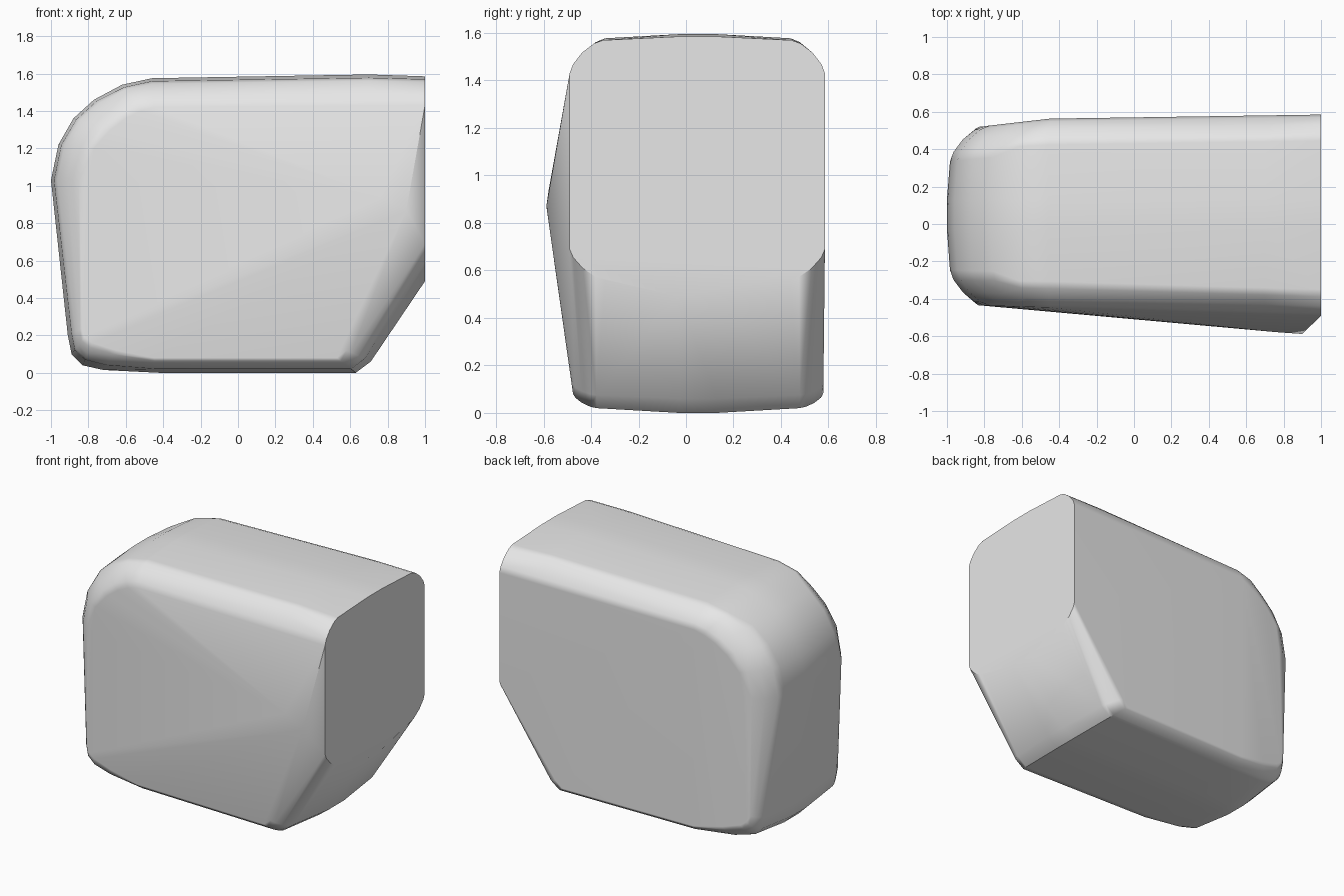
import bpy, bmesh
from math import sin, cos, radians
from mathutils import Vector

cube = bpy.data.objects.get("Cube")
if cube:
    bpy.data.objects.remove(cube, do_unlink=True)

# Plain grey material
grey = bpy.data.materials.new("light grey")
grey.use_nodes = True
colour = (0.8, 0.8, 0.8, 1)
grey.diffuse_color = colour
grey.node_tree.nodes["Principled BSDF"].inputs["Base Color"].default_value = colour


def front_y(x):
    """Front side plane, leaning outward toward the cut end."""
    return -0.46 - 0.03 * x


def back_y(x):
    """Back side plane, tapering in near the rounded end."""
    return 0.57 + 0.015 * x + 0.1 * min(0, x + 0.45)


# Stations as (outline x, z, side rim x, z), grouped by shoulder width and crown
rounded_end = [(-1, 1.03, -.8, 1.03), (-.96, 1.22, -.77, 1.2),
               (-.88, 1.36, -.68, 1.3), (-.77, 1.46, -.6, 1.36)]
roof = [(-.62, 1.54, -.52, 1.4), (-.46, 1.575, -.45, 1.42),
        (.7, 1.595, .7, 1.42), (1, 1.585, 1, 1.43)]
cut_slope = [(1, .49, 1, .69)]
base = [(.71, .06, .58, .12), (.63, 0, .53, .08), (-.42, 0, -.45, .08),
        (-.72, .015, -.65, .12), (-.83, .04, -.78, .16),
        (-.89, .1, -.82, .19), (-.91, .2, -.83, .24)]
groups = [(rounded_end, 0.19, 0.08), (roof, 0.14, 0.1),
          (cut_slope, 0.15, 0.35), (base, 0.1, 0.25)]

bm = bmesh.new()
for stations, shoulder, crown in groups:
    for ox, oz, rx, rz in stations:
        outline, rim = Vector((ox, oz)), Vector((rx, rz))
        edge = outline.lerp(rim, crown)
        for side, plane in ((-1, front_y), (1, back_y)):
            # Slightly raised crown along the middle
            bm.verts.new((ox, 0.05 + side * 0.08, oz))
            # Softly rounded shoulder from crown edge to side rim
            for step in range(5):
                a = radians(90 * step / 4)
                p = rim.lerp(edge, cos(a) ** 1.35)
                y = plane(rx) - side * shoulder * (1 - sin(a) ** 1.35)
                bm.verts.new((p.x, y, p.y))

# Bulged corner on the front side
for point in ((.76, -.578, .94), (.9, -.588, .87), (.22, -.475, .12)):
    bm.verts.new(point)

# Wrap the points into one convex body
bmesh.ops.remove_doubles(bm, verts=bm.verts[:], dist=0.002)
hull = bmesh.ops.convex_hull(bm, input=bm.verts[:])
loose = {g for key in ("geom_interior", "geom_unused") for g in hull[key]
         if isinstance(g, bmesh.types.BMVert)}
bmesh.ops.delete(bm, geom=list(loose), context="VERTS")
bmesh.ops.dissolve_limit(bm, angle_limit=radians(1.5),
                         verts=bm.verts[:], edges=bm.edges[:])
bmesh.ops.recalc_face_normals(bm, faces=bm.faces[:])

# Smooth shading with crisp edges around the flat cut end
for face in bm.faces:
    face.smooth = True
for e in bm.edges:
    e.smooth = e.calc_face_angle(0) < radians(36)

mesh = bpy.data.meshes.new("rounded_block")
bm.to_mesh(mesh)
bm.free()
mesh.materials.append(grey)
block = bpy.data.objects.new("rounded_block", mesh)
bpy.context.collection.objects.link(block)
weighted = block.modifiers.new("weighted_normals", "WEIGHTED_NORMAL")
weighted.keep_sharp = True
